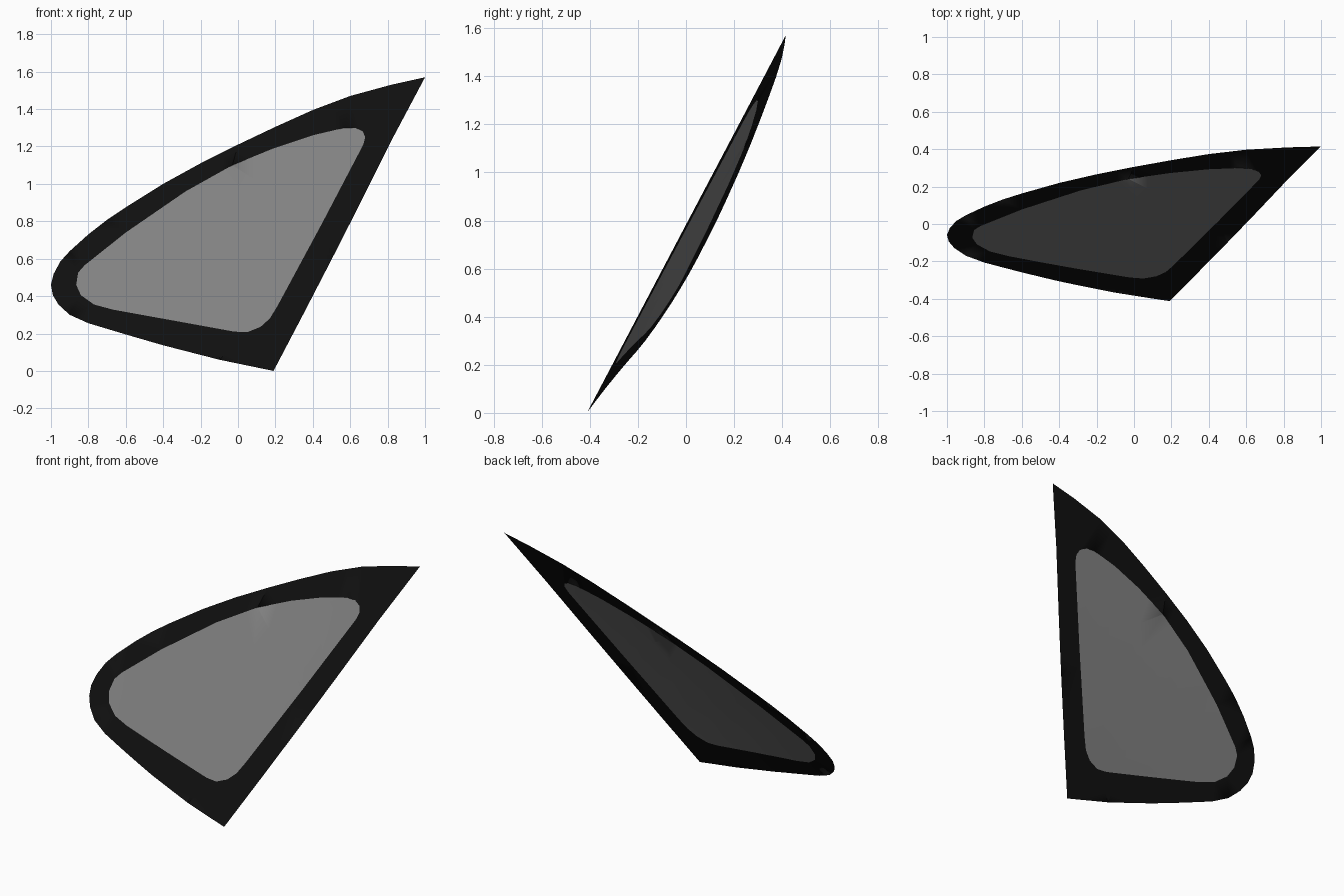
import bpy, bmesh
from mathutils import Vector

if "Cube" in bpy.data.objects:
    bpy.data.objects.remove(bpy.data.objects["Cube"])

# Outlines as seen from the front (x, z)
OUTER = [(1, 1.57), (.82, 1.53), (.6, 1.47), (.4, 1.395), (.2, 1.305), (0, 1.21), (-.2, 1.11),
         (-.4, 1.0), (-.6, .875), (-.7, .808), (-.8, .73), (-.9, .64), (-.95, .585), (-.985, .52),
         (-1, .46), (-.99, .405), (-.96, .355), (-.9, .30), (-.8, .255), (-.6, .195), (-.4, .137),
         (-.1, .06), (.19, 0), (.35, .305), (.50, .595), (.65, .89), (.83, 1.25)]
INNER = [(.68, 1.25), (.668, 1.28), (.63, 1.30), (.57, 1.30), (.40, 1.26), (.19, 1.19),
         (-.03, 1.10), (-.28, .96), (-.6, .74), (-.82, .565), (-.855, .525), (-.865, .46),
         (-.84, .405), (-.77, .355), (-.67, .328), (-.02, .21), (.05, .207), (.12, .235),
         (.17, .28), (.21, .345), (.45, .79), (.67, 1.21)]


def bend(x, z):
    """Depth of the gently curved pane."""
    u = .19 + .516 * z - x
    return -.412 + .5265 * z + u * (.033 + .018 * u + .042 * z)


def panel(name, loops, shade):
    """Fill flat outlines, slice them into a grid, then bend the sheet."""
    bm = bmesh.new()
    for loop in loops:
        vs = [bm.verts.new((x, 0, z)) for x, z in loop]
        for a, b in zip(vs, vs[1:] + vs[:1]):
            bm.edges.new((a, b))
    bmesh.ops.triangle_fill(bm, edges=bm.edges[:], use_beauty=True, normal=(0, -1, 0))
    cuts = [((i * .2 - .9, 0, 0), (1, 0, 0)) for i in range(10)]
    cuts += [((0, 0, i * .2 + .1), (0, 0, 1)) for i in range(8)]
    for co, no in cuts:
        bmesh.ops.bisect_plane(bm, geom=bm.verts[:] + bm.edges[:] + bm.faces[:],
                               plane_co=Vector(co), plane_no=Vector(no))
    bmesh.ops.triangulate(bm, faces=bm.faces[:])
    for v in bm.verts:
        v.co.y = bend(v.co.x, v.co.z)
    for f in bm.faces:
        f.normal_update()
        if f.normal.y > 0:
            f.normal_flip()
        f.smooth = True
    me = bpy.data.meshes.new(name)
    bm.to_mesh(me)
    bm.free()
    mat = bpy.data.materials.new(name)
    mat.diffuse_color = (shade, shade, shade, 1)
    mat.use_nodes = True
    mat.node_tree.nodes["Principled BSDF"].inputs["Base Color"].default_value = mat.diffuse_color
    me.materials.append(mat)
    bpy.context.collection.objects.link(bpy.data.objects.new(name, me))


# Black surround and grey glass
panel("window_border", [OUTER, INNER], .005)
panel("window_glass", [INNER], .22)
